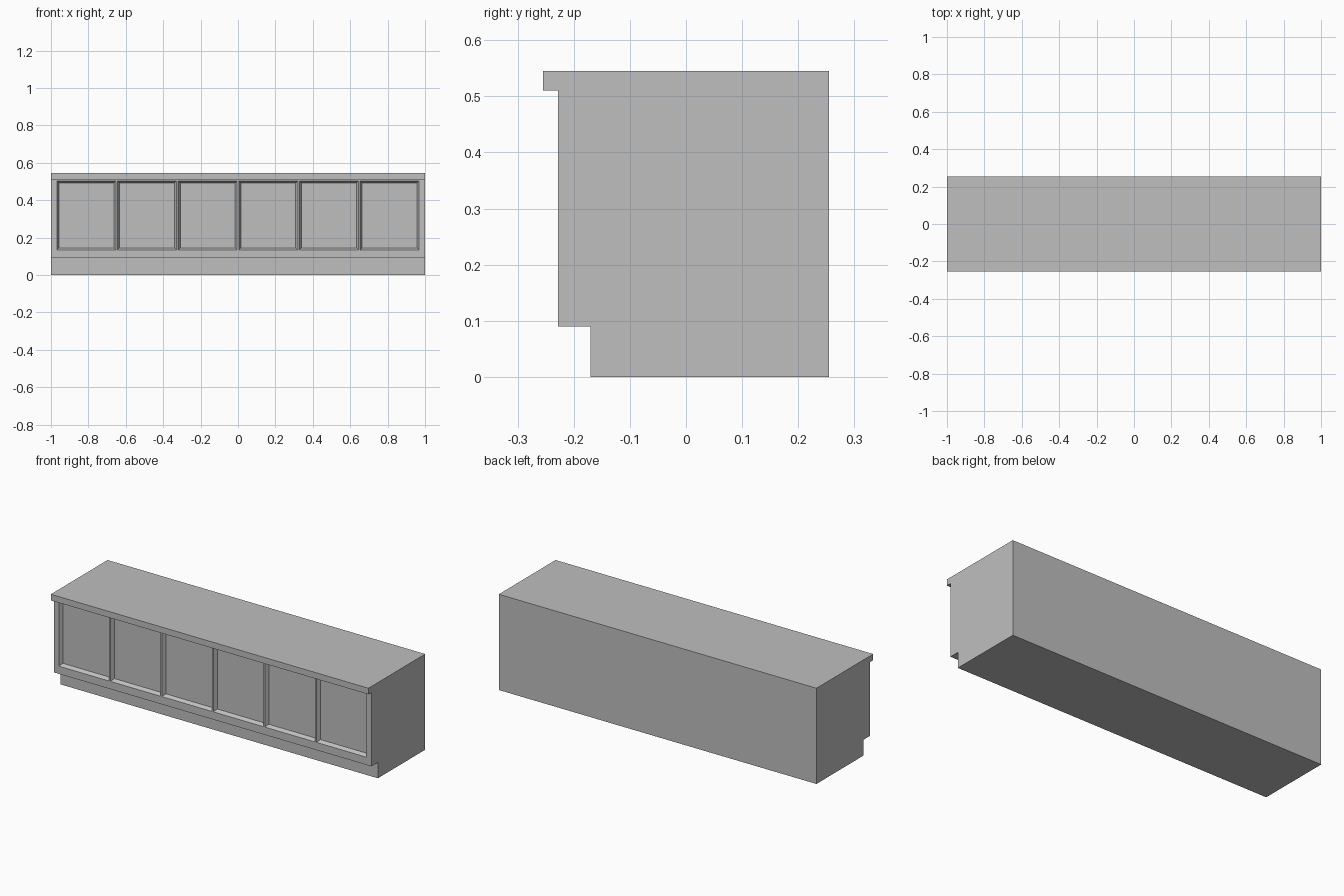
import bpy
import bmesh
from mathutils import Vector

old = bpy.data.objects.get("Cube")
if old:
    bpy.data.objects.remove(old, do_unlink=True)

HALF = 1.0            # half of the length
FRONT = -0.228        # plane of the door fronts
PANELS, REACH, GAP = 6, 0.968, 0.009
LOW, HIGH = 0.134, 0.503

grey = bpy.data.materials.new("plain_grey")
grey.use_nodes = True
grey.diffuse_color = (0.52, 0.52, 0.52, 1)
bsdf = next(n for n in grey.node_tree.nodes if n.type == 'BSDF_PRINCIPLED')
bsdf.inputs["Base Color"].default_value = grey.diffuse_color
bsdf.inputs["Roughness"].default_value = 0.8

# Side profile (y, z): toe kick, body, overhanging worktop
profile = [(0.255, 0), (0.255, 0.545), (-0.255, 0.545), (-0.255, 0.51),
           (FRONT, 0.51), (FRONT, 0.09), (-0.17, 0.09), (-0.17, 0)]
bm = bmesh.new()
side = bm.faces.new([bm.verts.new((-HALF, y, z)) for y, z in profile])
swept = bmesh.ops.extrude_face_region(bm, geom=[side])["geom"]
bmesh.ops.translate(bm, vec=(2 * HALF, 0, 0),
                    verts=[e for e in swept if isinstance(e, bmesh.types.BMVert)])
bmesh.ops.recalc_face_normals(bm, faces=bm.faces)


def front_faces():
    return [f for f in bm.faces
            if f.normal.y < -0.9 and abs(f.calc_center_median().y - FRONT) < 0.001]


def cut_front(point, normal):
    faces = front_faces()
    edges = {e for f in faces for e in f.edges}
    verts = {v for f in faces for v in f.verts}
    bmesh.ops.bisect_plane(bm, geom=faces + list(edges) + list(verts),
                           plane_co=Vector(point), plane_no=Vector(normal))


# Cut the front into a frame and six panels
for z in (LOW, HIGH):
    cut_front((0, 0, z), (0, 0, 1))
width = (2 * REACH - GAP * (PANELS - 1)) / PANELS
spans = []
for i in range(PANELS):
    start = -REACH + i * (width + GAP)
    spans.append((start, start + width))
    for x in spans[-1]:
        cut_front((x, 0, 0), (1, 0, 0))

# Sink each panel with a sloped border
panels = []
for f in front_faces():
    c = f.calc_center_median()
    if LOW < c.z < HIGH and any(a < c.x < b for a, b in spans):
        panels.append(f)
bmesh.ops.inset_individual(bm, faces=panels, thickness=0.016, depth=-0.02)

mesh = bpy.data.meshes.new("sideboard_cabinet")
bm.to_mesh(mesh)
bm.free()
mesh.materials.append(grey)
cabinet = bpy.data.objects.new("sideboard_cabinet", mesh)
bpy.context.collection.objects.link(cabinet)
